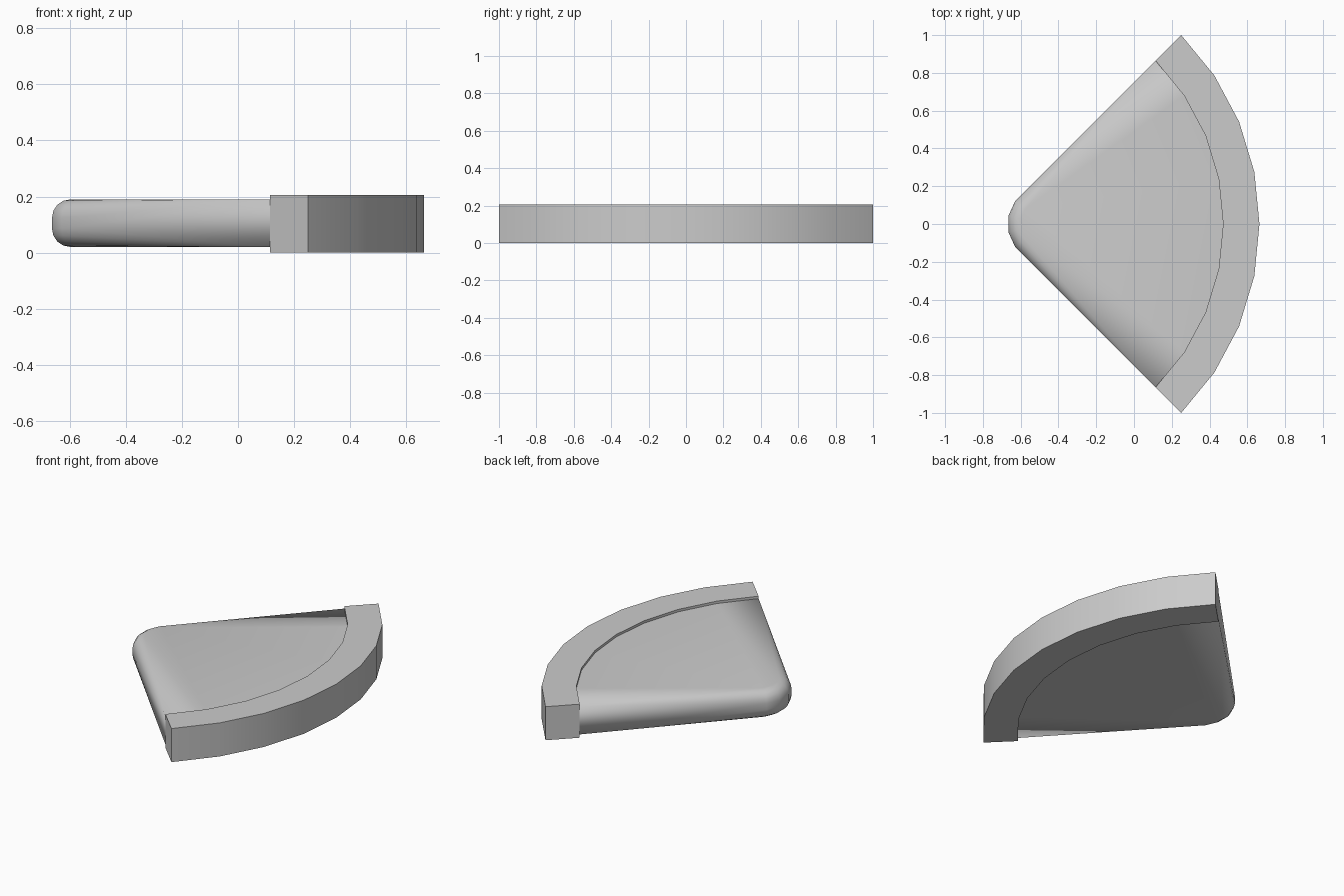
import bpy, bmesh, math
from mathutils import Vector

if "Cube" in bpy.data.objects:
    bpy.data.objects.remove(bpy.data.objects["Cube"])

CX, R_OUT, R_IN, SEG = -0.75, math.sqrt(2), 1.222, 8


def arc(radius):
    """Points of the 90 degree arc, from -y to +y."""
    angles = [math.radians(-45 + 90 * i / SEG) for i in range(SEG + 1)]
    return [Vector((CX + radius * math.cos(a), radius * math.sin(a))) for a in angles]


def loft(name, rings, smooth_angle):
    """Closed solid through a stack of equal-length rings."""
    bm = bmesh.new()
    rows = [[bm.verts.new(p) for p in ring] for ring in rings]
    n = len(rows[0])
    for a, b in zip(rows, rows[1:]):
        for i in range(n):
            j = (i + 1) % n
            bm.faces.new((a[i], a[j], b[j], b[i]))
    bm.faces.new(rows[0][::-1])
    bm.faces.new(rows[-1])
    bmesh.ops.remove_doubles(bm, verts=bm.verts, dist=1e-5)
    bmesh.ops.recalc_face_normals(bm, faces=bm.faces)
    mesh = bpy.data.meshes.new(name)
    bm.to_mesh(mesh)
    bm.free()
    obj = bpy.data.objects.new(name, mesh)
    bpy.context.collection.objects.link(obj)
    bpy.ops.object.select_all(action='DESELECT')
    bpy.context.view_layer.objects.active = obj
    obj.select_set(True)
    bpy.ops.object.shade_smooth_by_angle(angle=math.radians(smooth_angle))
    return obj


# Crust: flat curved bar along the outer arc
crust_outline = arc(R_OUT) + arc(R_IN)[::-1]
loft("crust", [[(p.x, p.y, z) for p in crust_outline] for z in (0, 0.205)], 30)

# Slice: wedge whose edge rounding fades from the tip to the crust
inner = arc(R_IN)
tip = [(-0.63, 0.12), (-0.664, 0.045), (-0.664, -0.045), (-0.63, -0.12)]
tip_inset = [(0.80, -0.62), (1.0, -0.28), (1.0, 0.28), (0.80, 0.62)]
outline = [(p, Vector((0, 0)), 0.0) for p in inner]
outline += [(Vector(p), Vector(d), 0.066) for p, d in zip(tip, tip_inset)]
Z_LOW, Z_HIGH, STEPS = 0.02, 0.19, 4


def ring(t, upper):
    pts = []
    for p, inward, r in outline:
        q = p + inward * r * (1 - math.cos(t))
        rise = r * (1 - math.sin(t))
        pts.append((q.x, q.y, Z_HIGH - rise if upper else Z_LOW + rise))
    return pts


turns = [math.pi / 2 * i / STEPS for i in range(STEPS + 1)]
rings = [ring(t, False) for t in reversed(turns)] + [ring(t, True) for t in turns]
loft("slice", rings, 40)
